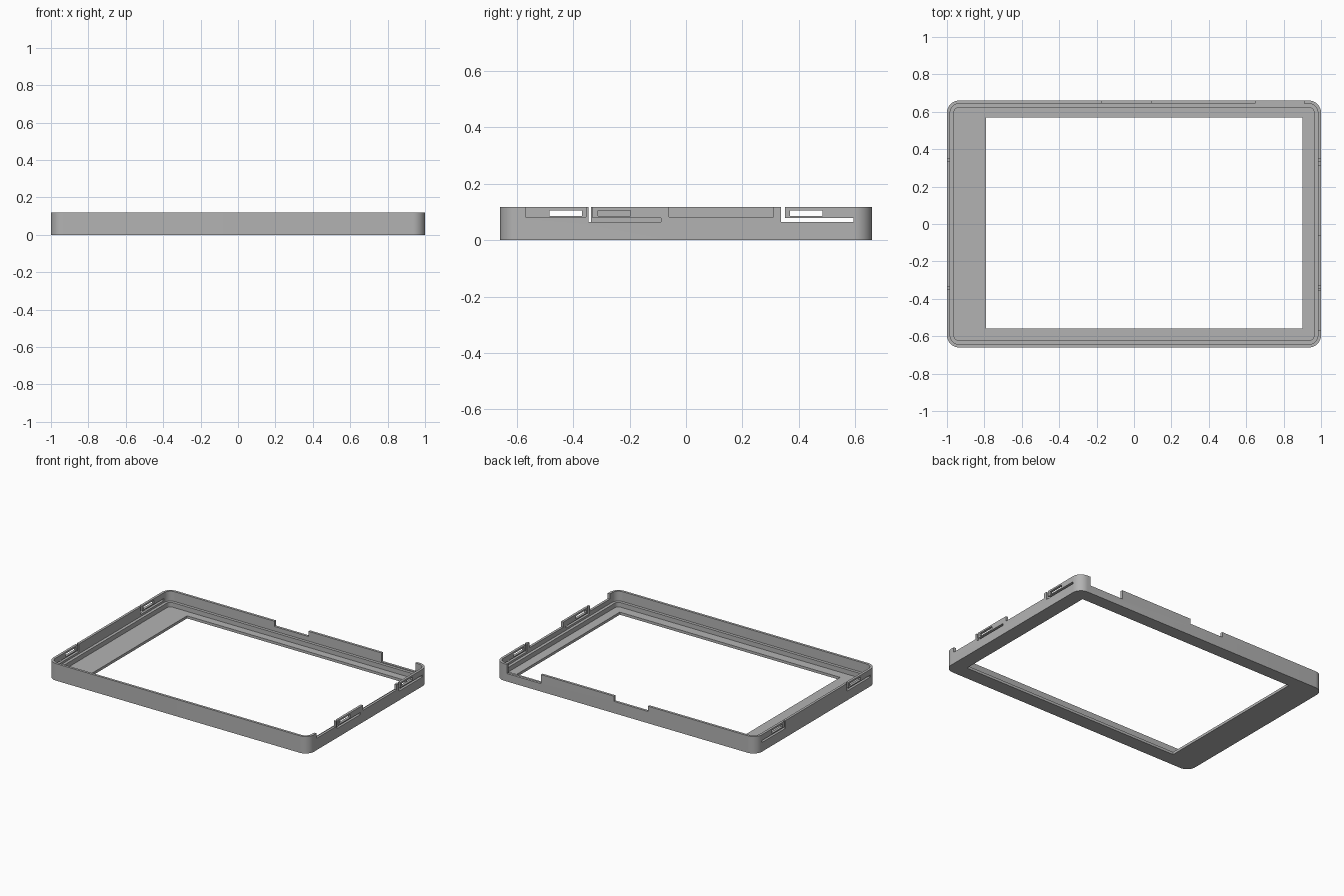
import bpy, bmesh
from math import cos, sin, pi, radians

if "Cube" in bpy.data.objects:
    bpy.data.objects.remove(bpy.data.objects["Cube"])

W, D, H = 1.0, 0.66, 0.118      # half width, half depth, height
WALL, STEP = 0.017, 0.037       # rim thickness at the top and below the ledge
FLOOR, LEDGE = 0.018, 0.05      # heights of the floor and the ledge
OVER = 0.05                     # overshoot of cutters

grey = bpy.data.materials.new("plain grey")
grey.use_nodes = True
colour = (0.45, 0.45, 0.45, 1)
grey.diffuse_color = colour
grey.node_tree.nodes["Principled BSDF"].inputs["Base Color"].default_value = colour


def prism(name, outline, z0, z1):
    """Extrude a flat outline from z0 to z1."""
    bm = bmesh.new()
    face = bm.faces.new([bm.verts.new((x, y, z0)) for x, y in outline])
    top = bmesh.ops.extrude_face_region(bm, geom=[face])["geom"]
    bmesh.ops.translate(bm, vec=(0, 0, z1 - z0),
                        verts=[v for v in top if isinstance(v, bmesh.types.BMVert)])
    bmesh.ops.recalc_face_normals(bm, faces=bm.faces)
    mesh = bpy.data.meshes.new(name)
    bm.to_mesh(mesh)
    bm.free()
    mesh.materials.append(grey)
    obj = bpy.data.objects.new(name, mesh)
    bpy.context.collection.objects.link(obj)
    return obj


def rounded(hx, hy, r, steps=10):
    """Outline of a rectangle with rounded corners."""
    corners = [(1, 1), (-1, 1), (-1, -1), (1, -1)]
    return [(sx * (hx - r) + r * cos((q + i / steps) * pi / 2),
             sy * (hy - r) + r * sin((q + i / steps) * pi / 2))
            for q, (sx, sy) in enumerate(corners) for i in range(steps + 1)]


def box(name, x0, x1, y0, y1, z0, z1):
    return prism(name, [(x0, y0), (x1, y0), (x1, y1), (x0, y1)], z0, z1)


frame = prism("bezel_frame", rounded(W, D, 0.065), 0, H)
cutters = [
    # stepped cavity and off-centre screen opening
    prism("upper_cavity", rounded(W - WALL, D - WALL, 0.048), LEDGE, H + OVER),
    prism("lower_cavity", rounded(W - STEP, D - STEP, 0.028), FLOOR, LEDGE + OVER / 2),
    box("screen_opening", -0.79, 0.9, -0.56, 0.57, -OVER, FLOOR + OVER),
]

# notches in the back wall
for x0, x1, z in [(0.65, 0.91, 0.055), (-0.17, 0.09, 0.082)]:
    cutters.append(box("back_notch", x0, x1, D - 0.03, D + OVER, z, H + OVER))

# notches in the left wall
for y0, y1 in [(-0.57, -0.355), (-0.06, 0.31)]:
    cutters.append(box("side_notch", W - 0.03, W + OVER, y0, y1, 0.082, H + OVER))


def snap_clip(side, start, direction):
    """Free a springy tab from a side wall and cut its latch window."""
    xs = sorted((side * (W - 0.03), side * (W + OVER)))

    def cut(name, a, b, z0, z1):
        ys = sorted((start + direction * a, start + direction * b))
        cutters.append(box(name, *xs, *ys, z0, z1))

    cut("clip_slit", 0, 0.014, 0.064, H + OVER)
    cut("clip_slot", 0.007, 0.257, 0.064, 0.078)
    cut("latch_window", 0.032, 0.148, 0.085, 0.106)


snap_clip(1, 0.337, 1)
snap_clip(1, -0.345, 1)
snap_clip(-1, 0.337, 1)
snap_clip(-1, -0.337, -1)

# cut everything out of the frame
for cutter in cutters:
    mod = frame.modifiers.new(cutter.name, "BOOLEAN")
    mod.operation = "DIFFERENCE"
    mod.solver = "EXACT"
    mod.object = cutter
bpy.context.view_layer.update()
graph = bpy.context.evaluated_depsgraph_get()
result = bpy.data.meshes.new_from_object(frame.evaluated_get(graph))
frame.modifiers.clear()
frame.data = result
for cutter in cutters:
    bpy.data.objects.remove(cutter)

bpy.ops.object.select_all(action="DESELECT")
frame.select_set(True)
bpy.context.view_layer.objects.active = frame
bpy.ops.object.shade_smooth_by_angle(angle=radians(30))
